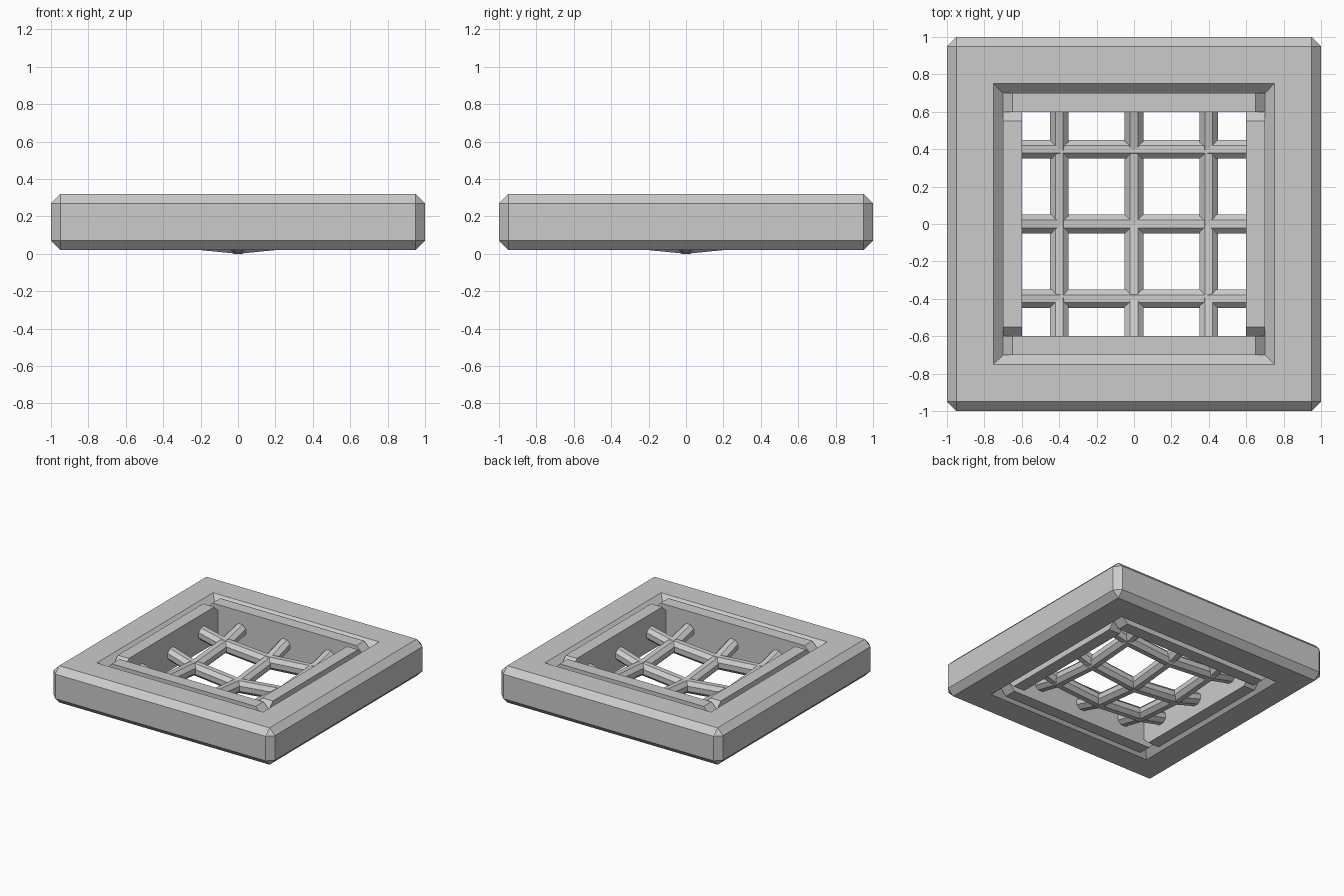
import bpy, bmesh, math

if "Cube" in bpy.data.objects:
    bpy.data.objects.remove(bpy.data.objects["Cube"])


def loft(name, rings):
    """Closed, capped solid through a list of equal-length point rings."""
    bm = bmesh.new()
    rows = [[bm.verts.new(p) for p in r] for r in rings]
    n = len(rows[0])
    for a, b in zip(rows, rows[1:]):
        for i in range(n):
            j = (i + 1) % n
            bm.faces.new((a[i], a[j], b[j], b[i]))
    bm.faces.new(rows[0])
    bm.faces.new(rows[-1])
    bmesh.ops.recalc_face_normals(bm, faces=bm.faces)
    me = bpy.data.meshes.new(name)
    bm.to_mesh(me)
    bm.free()
    ob = bpy.data.objects.new(name, me)
    bpy.context.collection.objects.link(ob)
    return ob


def square(h, z):
    return [(-h, -h, z), (h, -h, z), (h, h, z), (-h, h, z)]


Z0, Z1, C = 0.02, 0.32, 0.05   # bottom, top, chamfer

# outer frame: bevelled slab with a chamfered square opening
frame = loft("outer_frame", [square(1, Z0), square(1, Z1)])
bev = frame.modifiers.new("bevel", "BEVEL")
bev.width, bev.segments = C, 1
cutter = loft("opening_cutter", [square(0.76, Z0 - 0.01), square(0.7, Z0 + C),
                                 square(0.7, Z1 - C), square(0.76, Z1 + 0.01)])
cut = frame.modifiers.new("opening", "BOOLEAN")
cut.object, cut.operation, cut.solver = cutter, "DIFFERENCE", "EXACT"
bpy.context.view_layer.objects.active = frame
for m in ("bevel", "opening"):
    bpy.ops.object.modifier_apply(modifier=m)
bpy.data.objects.remove(cutter)


# inner liner: four bars with chamfered ends
def liner(name, half, side, along_x):
    prof = [(-half, Z0 + C), (-half + C, Z0), (half - C, Z0), (half, Z0 + C),
            (half, Z1 - C), (half - C, Z1), (-half + C, Z1), (-half, Z1 - C)]
    loft(name, [[(u, side * d, z) if along_x else (side * d, u, z)
                 for u, z in prof] for d in (0.6, 0.7)])


for s, a, b in ((-1, "front", "left"), (1, "back", "right")):
    liner("liner_" + a, 0.7, s, True)
    liner("liner_" + b, 0.6, s, False)


# sagging lattice of octagonal bars, bent at the crossings
def sag(x, y):
    return 0.05 + 0.16 * (1 - (1 - x * x / 0.64) * (1 - y * y / 0.64))


R = 0.05 / math.cos(math.pi / 8)
octagon = [(R * math.cos(math.pi * (i + 0.5) / 4), R * math.sin(math.pi * (i + 0.5) / 4))
           for i in range(8)]
END = 0.68
for k, off in enumerate((-0.4, 0, 0.4)):
    stations = [(t, sag(t, off)) for t in (-0.4, 0, 0.4)]
    # ends continue straight toward the rim, stopping inside the liner
    f = (END - 0.4) / 0.4
    ze = sag(0.4, off) * (1 - f) + sag(0.8, off) * f
    stations = [(-END, ze)] + stations + [(END, ze)]
    loft(f"lattice_cross_bar_{k}", [[(t, off + u, z + v) for u, v in octagon]
                                    for t, z in stations])
    loft(f"lattice_long_bar_{k}", [[(off + u, t, z + v) for u, v in octagon]
                                   for t, z in stations])
